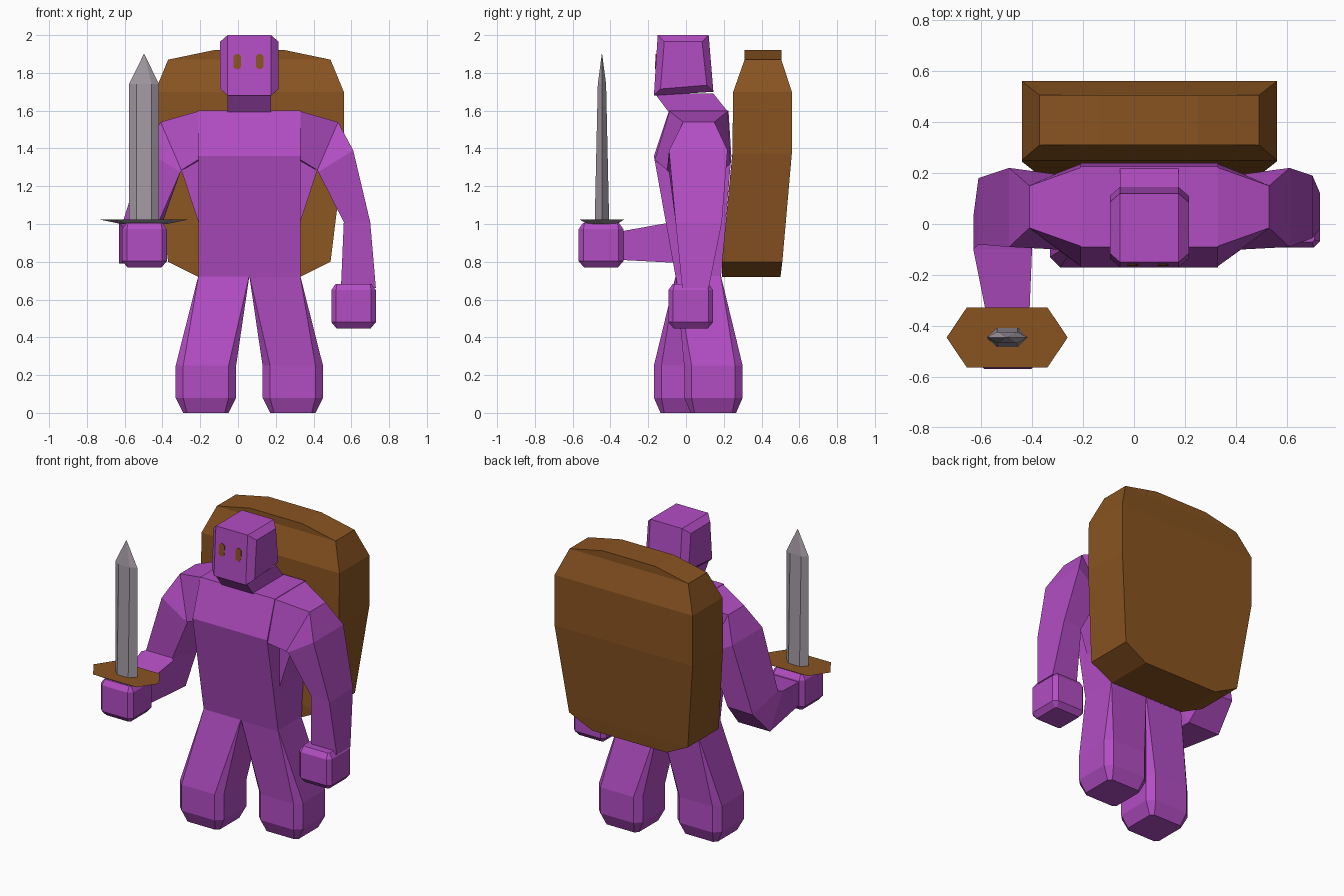
import bpy, bmesh

if "Cube" in bpy.data.objects:
    bpy.data.objects.remove(bpy.data.objects["Cube"])

CX = 0.06  # body's plane of symmetry


def material(name, r, g, b):
    m = bpy.data.materials.new(name)
    m.diffuse_color = (r, g, b, 1)
    m.use_nodes = True
    m.node_tree.nodes["Principled BSDF"].inputs["Base Color"].default_value = m.diffuse_color
    return m


PURPLE = material("purple", 0.45, 0.075, 0.55)
BROWN = material("brown", 0.25, 0.088, 0.015)
GREY = material("grey", 0.37, 0.33, 0.37)


def loft(name, rings, *mats):
    """Skin a list of equal-length rings and cap both ends."""
    bm = bmesh.new()
    vs = [[bm.verts.new(p) for p in ring] for ring in rings]
    n = len(rings[0])
    for a, b in zip(vs, vs[1:]):
        for i in range(n):
            j = (i + 1) % n
            bm.faces.new((a[i], a[j], b[j], b[i]))
    bm.faces.new(vs[0])
    bm.faces.new(vs[-1])
    bmesh.ops.remove_doubles(bm, verts=bm.verts, dist=0.0005)
    bmesh.ops.recalc_face_normals(bm, faces=bm.faces)
    if len(mats) > 1:  # second colour on faces that look down
        bm.normal_update()
        for f in bm.faces:
            f.material_index = int(f.normal.z < 0)
    me = bpy.data.meshes.new(name)
    bm.to_mesh(me)
    bm.free()
    for m in mats:
        me.materials.append(m)
    ob = bpy.data.objects.new(name, me)
    bpy.context.collection.objects.link(ob)
    return ob


def rect(x0, x1, y0, y1, z):
    return [(x0, y0, z), (x1, y0, z), (x1, y1, z), (x0, y1, z)]


def octo(x0, x1, y0, y1, z, c):
    """Rectangle with cut corners."""
    return [(x0 + c, y0, z), (x1 - c, y0, z), (x1, y0 + c, z), (x1, y1 - c, z),
            (x1 - c, y1, z), (x0 + c, y1, z), (x0, y1 - c, z), (x0, y0 + c, z)]


def arm_ring(of, ob, nf, nb):
    """Corners: outer front, outer back, inner back, inner front."""
    return [of, ob, nb, nf]


def mirror(ring):
    return [(2 * CX - x, y, z) for x, y, z in ring]


# Torso and neck
loft("torso", [rect(CX - .27, CX + .27, *r) for r in
               ((-.055, .185, .72), (-.17, .24, 1.36), (-.09, .225, 1.60))], PURPLE)
loft("neck", [rect(CX - .115, CX + .115, -.09, .225, 1.59),
              rect(CX - .115, CX + .115, -.165, .145, 1.69)], PURPLE)


# Head: side profile lofted across x, with smaller end faces
def head_ring(x, s):
    return [(x, -.17 + s, 1.68 + s), (x, .145 - s, 1.70 + s),
            (x, .12 - s, 2.0 - s), (x, -.15 + s, 2.0 - s)]


loft("head", [head_ring(CX - .155, .035), head_ring(CX - .115, 0),
              head_ring(CX + .115, 0), head_ring(CX + .155, .035)], PURPLE)

# Eyes: thin plates lying on the sloping face
for side in (-1, 1):
    ring = octo(CX - .005 + side * .06 - .02, CX - .005 + side * .06 + .02, -.04, .04, 0, .012)
    loft("eye", [[(x, -.15 - (.14 - v) * .0625 + d, 1.86 + v) for x, v, _ in ring]
                 for d in (.002, -.004)], BROWN)

# Legs: square hip widening to a chamfered foot, one set further forward
for side, name, y0 in ((1, "left_leg", -.01), (-1, "right_leg", -.17)):
    rings = [octo(.06, .33, -.055, .185, .725, .001),
             octo(.13, .45, y0, y0 + .31, .25, .04),
             octo(.13, .45, y0, y0 + .31, .08, .04),
             octo(.17, .41, y0 + .035, y0 + .275, 0, .02)]
    loft(name, rings if side > 0 else [mirror(r) for r in rings], PURPLE)

# Shoulder stations shared by both arms
shoulder = [
    arm_ring((.32, -.09, 1.60), (.32, .225, 1.60), (.33, -.165, 1.34), (.33, .235, 1.32)),
    arm_ring((.53, -.015, 1.54), (.53, .15, 1.54), (.42, -.10, 1.285), (.42, .20, 1.285)),
    arm_ring((.61, -.09, 1.39), (.61, .22, 1.39), (.425, -.09, 1.275), (.425, .195, 1.275)),
]
# Hanging arm
loft("left_arm", shoulder + [
    arm_ring((.70, -.055, 1.01), (.70, .19, 1.01), (.56, -.045, 1.01), (.56, .18, 1.01)),
    arm_ring((.73, -.02, .66), (.73, .12, .66), (.545, -.02, .66), (.545, .12, .66)),
], PURPLE)
# Bent arm, forearm reaching forward
loft("right_arm", [mirror(r) for r in shoulder] + [
    arm_ring((-.61, -.08, 1.01), (-.61, .18, .95), (-.42, -.08, 1.01), (-.42, .17, .95)),
    arm_ring((-.63, -.10, 1.005), (-.63, .03, .79), (-.40, -.10, 1.005), (-.40, .03, .79)),
    arm_ring((-.58, -.35, .96), (-.58, -.35, .81), (-.41, -.35, .96), (-.41, -.35, .81)),
], PURPLE)

# Webs under the armpits
for side, name in ((1, "left_armpit"), (-1, "right_armpit")):
    rings = [[(.32, y, 1.36), (.32, y, .98), (.42, y, 1.285)] for y in (-.04, .18)]
    loft(name, rings if side > 0 else [mirror(r) for r in rings], PURPLE)

# Hands: chamfered blocks
for name, x, y, z in (("left_hand", .612, .025, .565), ("right_hand", -.495, -.45, .888)):
    loft(name, [octo(x - h, x + h, y - h, y + h, z + dz, c) for h, dz, c in
                ((.09, -.118, .008), (.118, -.085, .025), (.118, .085, .025), (.095, .118, .008))],
         PURPLE)

# Sword: hexagonal guard and blade
SX, SY = -.4975, -.445


def hexagon(half, flat, depth, z):
    return [(SX + a, SY + b, z) for a, b in
            ((-half, 0), (-flat, -depth), (flat, -depth), (half, 0), (flat, depth), (-flat, depth))]


loft("sword_guard", [hexagon(.12, .08, .08, 1.0), hexagon(.2375, .158, .118, 1.024)], BROWN, GREY)
loft("sword_blade", [hexagon(.08, .04, .038, 1.02), hexagon(.08, .04, .022, 1.74),
                     hexagon(.001, .0006, .001, 1.90)], GREY)

# Backpack
loft("backpack", [rect(CX - w, CX + w, y0, y1, z) for w, y0, y1, z in
                  ((.27, .19, .50, .72), (.43, .19, .51, .80), (.50, .245, .56, 1.37),
                   (.50, .25, .56, 1.70), (.43, .31, .505, 1.87), (.19, .31, .505, 1.92))], BROWN)
